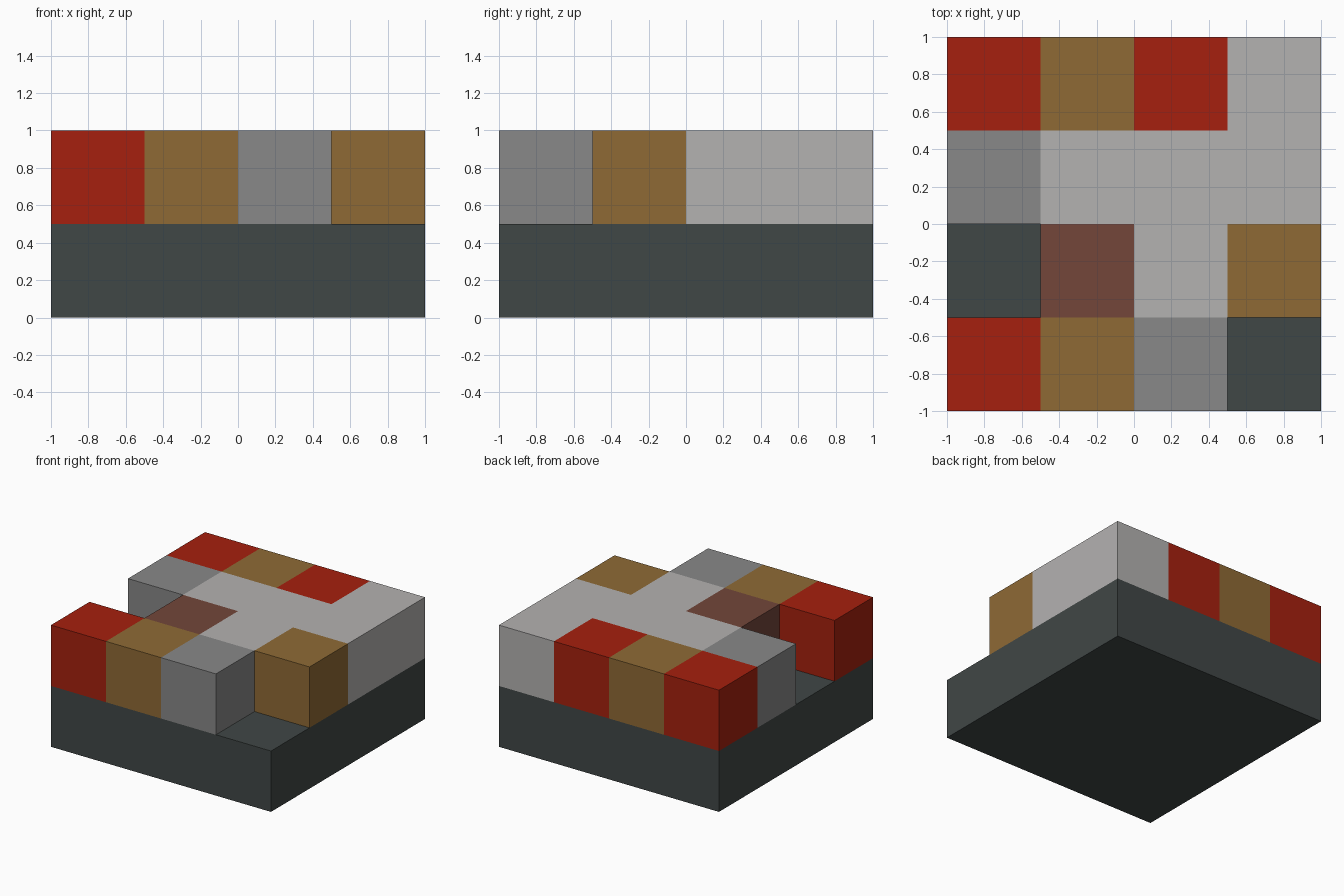
import bpy
import bmesh
from mathutils import Vector

default = bpy.data.objects.get("Cube")
if default:
    bpy.data.objects.remove(default, do_unlink=True)

CELL = 0.5
SLAB_TOP = 0.5
BLOCK_TOP = 1.0


def linear(hex_code):
    values = [int(hex_code[i:i + 2], 16) / 255 for i in (0, 2, 4)]
    return [v / 12.92 if v <= 0.04045 else ((v + 0.055) / 1.055) ** 2.4
            for v in values] + [1.0]


def make_material(name, hex_code):
    mat = bpy.data.materials.new(name)
    mat.use_nodes = True
    colour = linear(hex_code)
    mat.diffuse_color = colour
    bsdf = next(n for n in mat.node_tree.nodes if n.type == "BSDF_PRINCIPLED")
    bsdf.inputs["Base Color"].default_value = colour
    return mat


def make_object(name, bm, mat):
    bmesh.ops.recalc_face_normals(bm, faces=bm.faces)
    mesh = bpy.data.meshes.new(name)
    bm.to_mesh(mesh)
    bm.free()
    mesh.materials.append(mat)
    obj = bpy.data.objects.new(name, mesh)
    bpy.context.collection.objects.link(obj)
    return obj


def add_box(bm, low, high):
    low, high = Vector(low), Vector(high)
    verts = bmesh.ops.create_cube(bm, size=1)["verts"]
    bmesh.ops.scale(bm, vec=high - low, verts=verts)
    bmesh.ops.translate(bm, vec=(low + high) / 2, verts=verts)
    return {f for v in verts for f in v.link_faces}


# Base slab
bm = bmesh.new()
add_box(bm, (-1, -1, 0), (1, 1, SLAB_TOP))
make_object("base_slab", bm, make_material("dark slate", "404746"))

# Block layout, back row first: one letter per cell, a dot is an open notch
LAYOUT = ["RORL",
          "GLLL",
          ".BLO",
          "ROG."]
BLOCKS = {"R": ("red_blocks", "red", "A6200E"),
          "O": ("ochre_blocks", "ochre", "8F6A35"),
          "G": ("grey_blocks", "mid grey", "888888"),
          "L": ("pale_path", "pale grey", "B4B2B1"),
          "B": ("brown_block", "reddish brown", "73463A")}


def occupied(col, row):
    return 0 <= col < 4 and 0 <= row < 4 and LAYOUT[row][col] != "."


# Raised blocks, keeping only the faces that are exposed
for letter, (name, mat_name, hex_code) in BLOCKS.items():
    bm = bmesh.new()
    for row, line in enumerate(LAYOUT):
        for col, cell in enumerate(line):
            if cell != letter:
                continue
            x, y = -1 + col * CELL, 1 - (row + 1) * CELL
            faces = add_box(bm, (x, y, SLAB_TOP),
                            (x + CELL, y + CELL, BLOCK_TOP))
            hidden = []
            for face in faces:
                face.normal_update()
                n = face.normal
                sideways = abs(n.z) < 0.5
                if n.z < -0.5 or (sideways and occupied(
                        col + round(n.x), row - round(n.y))):
                    hidden.append(face)
            bmesh.ops.delete(bm, geom=hidden, context="FACES")
    bmesh.ops.remove_doubles(bm, verts=bm.verts, dist=0.001)
    obj = make_object(name, bm, make_material(mat_name, hex_code))
    # Open shells: make every top face point up
    if any(p.normal.z < -0.5 for p in obj.data.polygons):
        obj.data.flip_normals()
